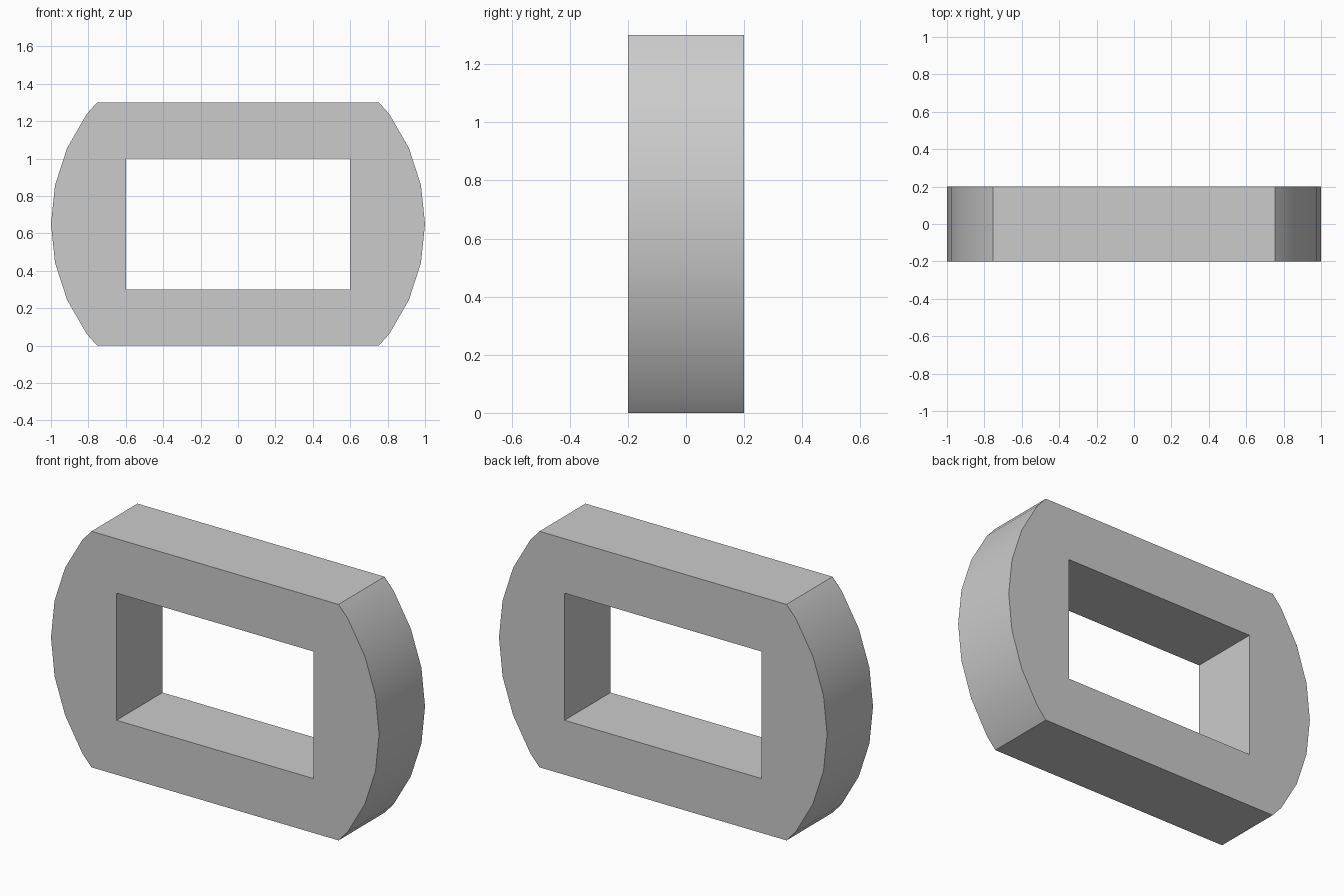
import bpy, bmesh, math
from mathutils import Vector

cube = bpy.data.objects.get("Cube")
if cube:
    bpy.data.objects.remove(cube, do_unlink=True)

HEIGHT, DEPTH = 1.3, 0.4
WINDOW_X, WINDOW_Z = 0.6, 0.35
SIDES = 30
MID = HEIGHT / 2

grey = bpy.data.materials.new("plain grey")
grey.use_nodes = True
colour = (0.6, 0.6, 0.6, 1)
grey.diffuse_color = colour
grey.node_tree.nodes["Principled BSDF"].inputs["Base Color"].default_value = colour


def outer_profile():
    """Unit polygon with its top and bottom sliced flat."""
    bm = bmesh.new()
    ring = [bm.verts.new((math.cos(a), 0, math.sin(a)))
            for a in (math.tau * i / SIDES for i in range(SIDES))]
    bm.faces.new(ring)
    for side in (1, -1):
        bmesh.ops.bisect_plane(bm, geom=bm.verts[:] + bm.edges[:] + bm.faces[:],
                               plane_co=(0, 0, side * MID), plane_no=(0, 0, side),
                               clear_outer=True)
    bm.faces.ensure_lookup_table()
    points = [v.co.copy() for v in bm.faces[0].verts]
    bm.free()
    return points


def add_loop(bm, points):
    verts = [bm.verts.new(p + Vector((0, -DEPTH / 2, MID))) for p in points]
    return [bm.edges.new((v, verts[i - 1])) for i, v in enumerate(verts)]


# Frame: outer outline with a rectangular window, filled and extruded
window = [Vector((sx * WINDOW_X, 0, sz * WINDOW_Z))
          for sx, sz in ((1, 1), (-1, 1), (-1, -1), (1, -1))]
bm = bmesh.new()
edges = add_loop(bm, outer_profile()) + add_loop(bm, window)
bmesh.ops.triangle_fill(bm, edges=edges, use_beauty=True, normal=(0, -1, 0))
extruded = bmesh.ops.extrude_face_region(bm, geom=bm.faces[:], use_keep_orig=True)
bmesh.ops.translate(bm, vec=(0, DEPTH, 0),
                    verts=[g for g in extruded["geom"] if isinstance(g, bmesh.types.BMVert)])
bmesh.ops.recalc_face_normals(bm, faces=bm.faces[:])

mesh = bpy.data.meshes.new("window_frame")
bm.to_mesh(mesh)
bm.free()
mesh.materials.append(grey)
frame = bpy.data.objects.new("window_frame", mesh)
bpy.context.collection.objects.link(frame)

# Smooth rounded ends, crisp corners
bpy.ops.object.select_all(action="DESELECT")
frame.select_set(True)
bpy.context.view_layer.objects.active = frame
bpy.ops.object.shade_smooth_by_angle(angle=math.radians(30))
